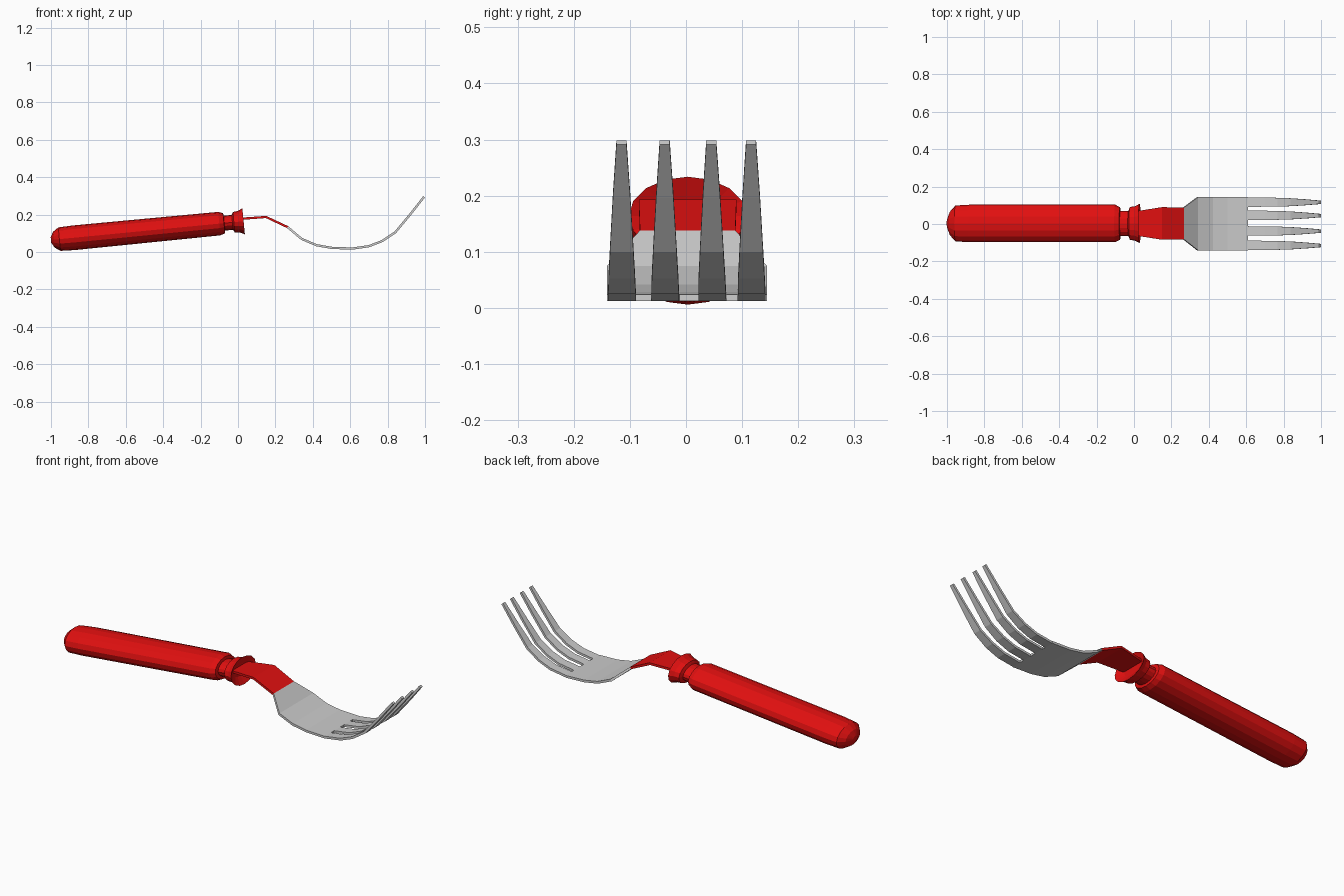
import bpy, bmesh, math
from mathutils import Vector

if "Cube" in bpy.data.objects:
    bpy.data.objects.remove(bpy.data.objects["Cube"])


def material(name, rgb):
    m = bpy.data.materials.new(name)
    m.diffuse_color = (*rgb, 1)
    m.use_nodes = True
    m.node_tree.nodes["Principled BSDF"].inputs["Base Color"].default_value = m.diffuse_color
    return m


RED = material("red", (0.75, 0.005, 0.005))
STEEL = material("steel grey", (0.60, 0.60, 0.60))


def finish(name, bm, mat):
    bmesh.ops.recalc_face_normals(bm, faces=bm.faces)
    me = bpy.data.meshes.new(name)
    bm.to_mesh(me)
    bm.free()
    me.materials.append(mat)
    ob = bpy.data.objects.new(name, me)
    bpy.context.collection.objects.link(ob)
    return ob


def skin(bm, rings, cap_start=True, cap_end=True):
    """Join equal-length rings of points with quads."""
    vs = [[bm.verts.new(p) for p in r] for r in rings]
    n = len(vs[0])
    for a, b in zip(vs, vs[1:]):
        for i in range(n):
            j = (i + 1) % n
            bm.faces.new((a[i], a[j], b[j], b[i]))
    if cap_start:
        bm.faces.new(vs[0])
    if cap_end:
        bm.faces.new(vs[-1])


# Handle: oval turned profile (x, y radius, z radius) on a tilted axis
SLOPE = 0.097
TILT = math.atan(SLOPE)
SIDES = 16


def turned(name, profile):
    bm = bmesh.new()
    rings = []
    for x, ry, rz in profile:
        cz = 0.069 + SLOPE * (x + 0.95)
        ring = []
        for i in range(SIDES):
            a = math.tau * i / SIDES
            h = rz * math.sin(a)
            ring.append((x - h * math.sin(TILT), 0.003 + ry * math.cos(a),
                         cz + h * math.cos(TILT)))
        rings.append(ring)
    skin(bm, rings)
    return finish(name, bm, RED)


turned("handle_grip", [
    (-1.0, 0.020, 0.015), (-0.985, 0.062, 0.042), (-0.955, 0.096, 0.063),
    (-0.88, 0.100, 0.066), (-0.10, 0.100, 0.063), (-0.075, 0.087, 0.054),
    (-0.073, 0.066, 0.040), (-0.02, 0.066, 0.040)])

# Collar with a dished front
turned("handle_collar", [
    (-0.03, 0.066, 0.040), (-0.022, 0.088, 0.055), (0.005, 0.092, 0.058),
    (0.030, 0.105, 0.070), (0.010, 0.060, 0.030)])

# Centre line of the metal strip (x, z)
PATH = [(0.01, 0.177), (0.15, 0.187), (0.265, 0.133),
        (0.34, 0.070), (0.42, 0.036), (0.50, 0.022), (0.61, 0.018),
        (0.70, 0.031), (0.77, 0.058), (0.84, 0.104), (0.92, 0.200), (0.995, 0.295)]
THICK = 0.012


def normal(i):
    a = PATH[max(i - 1, 0)]
    b = PATH[min(i + 1, len(PATH) - 1)]
    return Vector((a[1] - b[1], 0, b[0] - a[0])).normalized()


def strip(name, start, bands, mat, **caps):
    """Bent plate along PATH from index start; bands are (y low, y high)."""
    bm = bmesh.new()
    rings = []
    for k, (lo, hi) in enumerate(bands):
        x, z = PATH[start + k]
        off = normal(start + k) * THICK / 2
        rings.append([Vector((x, y, z)) + off * s
                      for y, s in ((lo, 1), (hi, 1), (hi, -1), (lo, -1))])
    skin(bm, rings, **caps)
    return finish(name, bm, mat)


# Red shank
strip("shank", 0, [(-0.062, 0.068), (-0.084, 0.090), (-0.082, 0.088)], RED, cap_end=False)

# Steel head
strip("fork_head", 2, [(-0.082, 0.088)] + [(-0.141, 0.144)] * 4, STEEL, cap_start=False)

# Four tapering tines (base centre, tip centre)
WIDTHS = [0.050, 0.049, 0.047, 0.042, 0.031, 0.018]
for n, (base, tip) in enumerate([(-0.114, -0.115), (-0.037, -0.038),
                                 (0.047, 0.045), (0.117, 0.116)]):
    bands = []
    for k, w in enumerate(WIDTHS):
        c = base + (tip - base) * k / (len(WIDTHS) - 1)
        bands.append((c - w / 2, c + w / 2))
    strip(f"tine_{n + 1}", 6, bands, STEEL, cap_start=False)
